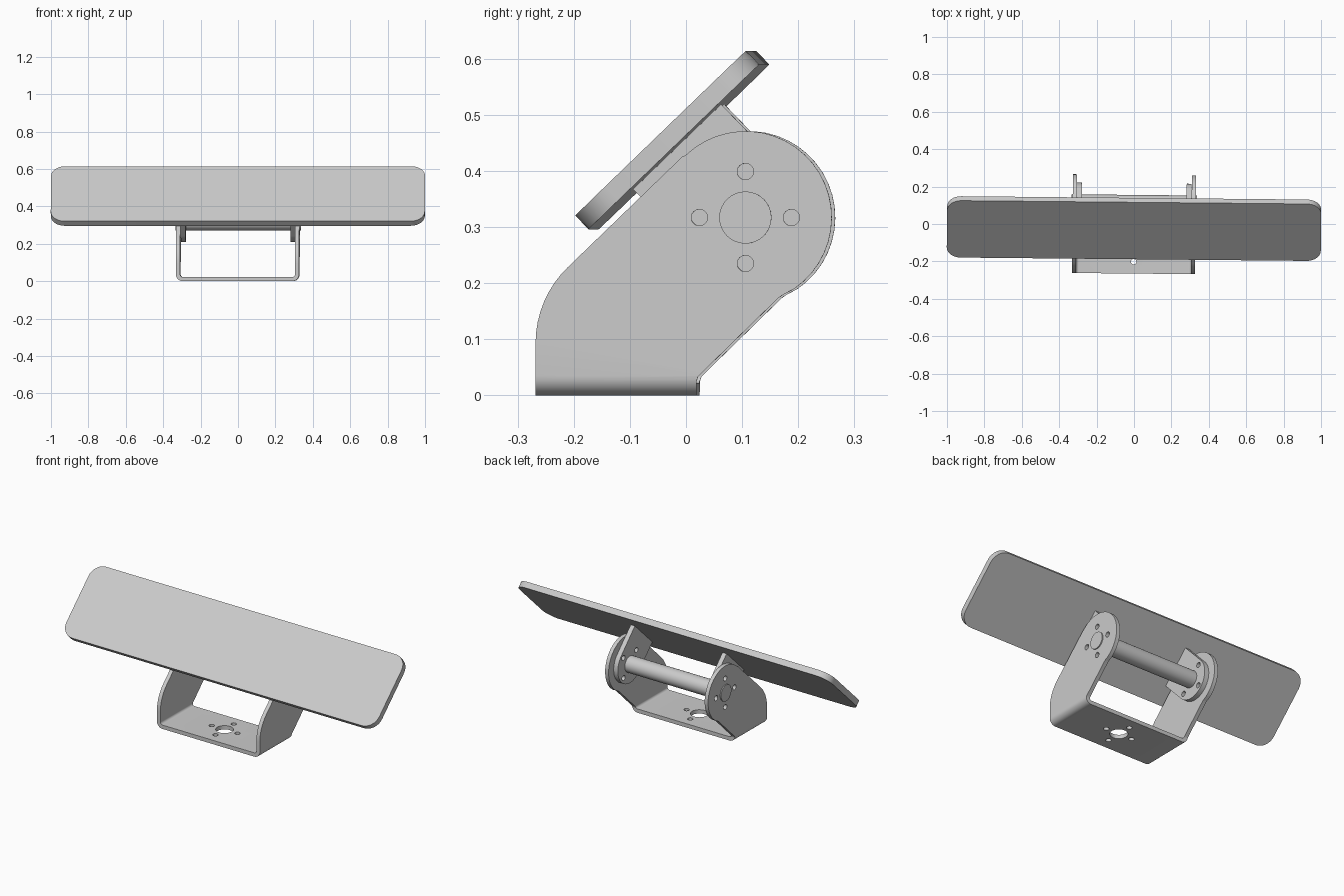
import bpy, bmesh, math
from mathutils import Vector, Matrix

cube = bpy.data.objects.get("Cube")
if cube:
    bpy.data.objects.remove(cube, do_unlink=True)

grey = bpy.data.materials.new("plain grey")
grey.use_nodes = True
grey.diffuse_color = (0.6, 0.6, 0.6, 1)
grey.node_tree.nodes["Principled BSDF"].inputs["Base Color"].default_value = (0.6, 0.6, 0.6, 1)

PIVOT_Y, PIVOT_Z = 0.109, 0.317     # hinge axis
TILT = math.radians(44)             # panel slope
YAW = math.radians(-0.55)           # whole model is turned slightly


def rounded(corners, steps=8):
    """Outline from (a, b, radius) corners, each filleted by its radius."""
    out = []
    for i, (a, b, r) in enumerate(corners):
        p = Vector((a, b))
        if r == 0:
            out.append(p)
            continue
        u = (Vector(corners[i - 1][:2]) - p).normalized()
        v = (Vector(corners[(i + 1) % len(corners)][:2]) - p).normalized()
        half = u.angle(v) / 2
        centre = p + (u + v).normalized() * r / math.sin(half)
        s = p + u * r / math.tan(half) - centre
        e = p + v * r / math.tan(half) - centre
        sweep = s.angle(e)
        for k in range(steps + 1):
            t = k / steps
            out.append(centre + (s * math.sin((1 - t) * sweep) + e * math.sin(t * sweep)) / math.sin(sweep))
    return out


def arc(a, b, r, start, end, steps=24):
    return [Vector((a + r * math.cos(t), b + r * math.sin(t)))
            for t in (math.radians(start + (end - start) * k / steps) for k in range(steps + 1))]


def circle(a, b, r):
    return arc(a, b, r, 0, 360, 32)[:-1]


def prism(name, outline, place, d0, d1):
    """Extrude an outline between two depths; place(a, b, d) gives the position."""
    bm = bmesh.new()
    ends = [[bm.verts.new(place(p[0], p[1], d)) for p in outline] for d in (d0, d1)]
    for ring in ends:
        bm.faces.new(ring)
    n = len(outline)
    for i in range(n):
        j = (i + 1) % n
        bm.faces.new((ends[0][i], ends[0][j], ends[1][j], ends[1][i]))
    bmesh.ops.recalc_face_normals(bm, faces=bm.faces)
    mesh = bpy.data.meshes.new(name)
    bm.to_mesh(mesh)
    bm.free()
    mesh.materials.append(grey)
    obj = bpy.data.objects.new(name, mesh)
    bpy.context.collection.objects.link(obj)
    return obj


def select(obj):
    bpy.ops.object.select_all(action='DESELECT')
    obj.select_set(True)
    bpy.context.view_layer.objects.active = obj


def cut(obj, tool, operation='DIFFERENCE'):
    select(obj)
    mod = obj.modifiers.new("cut", 'BOOLEAN')
    mod.operation, mod.object, mod.solver = operation, tool, 'EXACT'
    bpy.ops.object.modifier_apply(modifier=mod.name)
    bpy.data.objects.remove(tool, do_unlink=True)


def along_x(a, b, d):               # outline in y, z
    return Vector((d, a, b))


def along_y(a, b, d):               # outline in x, z
    return Vector((a, d, b))


def along_z(a, b, d):               # outline in x, y
    return Vector((a, b, d))


def tilted(x, u, n):                # u up the panel slope, n away from its face
    c, s = math.cos(TILT), math.sin(TILT)
    return Vector((x, PIVOT_Y + u * c + n * s, PIVOT_Z + u * s - n * c))


def bolt_centres(a, b, turn=0):
    return [(a + 0.082 * math.cos(turn + k * math.pi / 2),
             b + 0.082 * math.sin(turn + k * math.pi / 2)) for k in range(4)]


parts = []

# U-shaped bracket: bent strip trimmed to its side outline
H = 0.5
bracket = prism("bracket", rounded([
    (-0.329, H, 0), (-0.329, 0, 0.035), (0.329, 0, 0.035), (0.329, H, 0),
    (0.307, H, 0), (0.307, 0.022, 0.014), (-0.307, 0.022, 0.014), (-0.307, H, 0)]),
    along_y, -0.4, 0.4)
side = rounded([(0.0215, -0.1, 0), (-0.265, -0.1, 0), (-0.265, 0.173, 0.188), (-0.003, 0.426, 0)])
side += arc(PIVOT_Y, PIVOT_Z, 0.154, 134, -56)
side += [Vector(p) for p in ((0.177, 0.18), (0.167, 0.173), (0.032, 0.041), (0.025, 0.034), (0.0215, 0.025))]
cut(bracket, prism("trim", side, along_x, -0.5, 0.5), 'INTERSECT')

# Bolt holes in the bracket sides and base
for a, b in bolt_centres(PIVOT_Y, PIVOT_Z):
    cut(bracket, prism("drill", circle(a, b, 0.0145), along_x, -0.5, 0.5))
for a, b in bolt_centres(0, -0.12):
    cut(bracket, prism("drill", circle(a, b, 0.0145), along_z, -0.1, 0.1))
cut(bracket, prism("drill", circle(0, -0.12, 0.0465), along_z, -0.1, 0.1))
parts.append(bracket)

# Hinge shaft
parts.append(prism("shaft", circle(PIVOT_Y, PIVOT_Z, 0.0465), along_x, -0.335, 0.335))

# Panel
W, U = 1.0, 0.2115
parts.append(prism("panel", rounded([
    (-W, -U, 0.075), (W, -U, 0.075), (W, U, 0.075), (-W, U, 0.075)]), tilted, -0.209, -0.175))

# Panel arms: round-ended lugs inside the bracket
for label, sign in (("left", 1), ("right", -1)):
    lug = [Vector((-0.109, -0.175))] + arc(0, 0, 0.109, 180, 0) + [Vector((0.109, -0.175))]
    arm = prism(label + "_panel_arm", lug, lambda u, n, x: tilted(x, u, n), sign * 0.28, sign * 0.3065)
    for u, n in bolt_centres(0, 0):
        cut(arm, prism("drill", circle(u, n, 0.0145), lambda u, n, x: tilted(x, u, n), -0.5, 0.5))
    parts.append(arm)

# Slight yaw and smooth shading on all parts
for obj in parts:
    obj.data.transform(Matrix.Rotation(YAW, 4, 'Z'))
    select(obj)
    bpy.ops.object.shade_smooth_by_angle(angle=math.radians(30))
